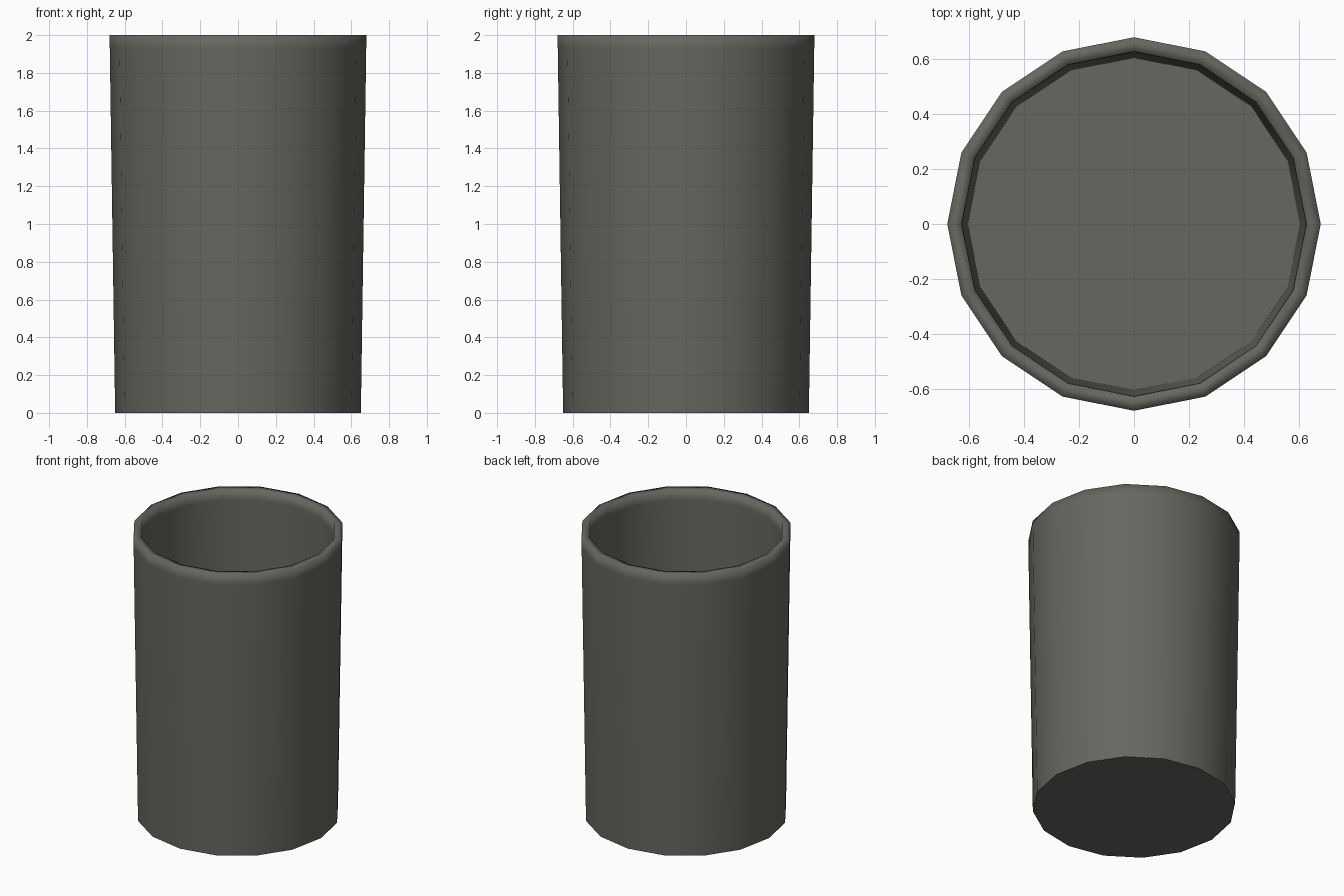
import bpy, bmesh, math

if "Cube" in bpy.data.objects:
    bpy.data.objects.remove(bpy.data.objects["Cube"])

SIDES = 16
# Cup profile (radius, height): underside, outer wall, rim, inner wall, floor
PROFILE = [(0.65, 0.0), (0.651, 0.03), (0.679, 1.93), (0.68, 2.0),
           (0.628, 2.0), (0.626, 1.93), (0.605, 0.05)]

grey = bpy.data.materials.new("dark warm grey")
grey.diffuse_color = (0.135, 0.135, 0.118, 1)
grey.use_nodes = True
grey.node_tree.nodes["Principled BSDF"].inputs["Base Color"].default_value = grey.diffuse_color

bm = bmesh.new()
rings = []
for r, z in PROFILE:
    rings.append([bm.verts.new((r * math.cos(2 * math.pi * i / SIDES),
                                r * math.sin(2 * math.pi * i / SIDES), z))
                  for i in range(SIDES)])

# Walls and rim
for a, b in zip(rings, rings[1:]):
    for i in range(SIDES):
        j = (i + 1) % SIDES
        bm.faces.new((a[i], a[j], b[j], b[i]))

# Underside and inside floor
bm.faces.new(rings[0][::-1])
bm.faces.new(rings[-1])
bm.normal_update()
for f in bm.faces:
    f.smooth = True

# Crisp vertical facets on the outer wall, soft rim and interior
for i in range(SIDES):
    bm.edges.get((rings[1][i], rings[2][i])).smooth = False
for ring in (rings[0], rings[-1]):
    for i in range(SIDES):
        bm.edges.get((ring[i], ring[(i + 1) % SIDES])).smooth = False

mesh = bpy.data.meshes.new("cup")
bm.to_mesh(mesh)
bm.free()
mesh.materials.append(grey)
cup = bpy.data.objects.new("cup", mesh)
bpy.context.collection.objects.link(cup)
